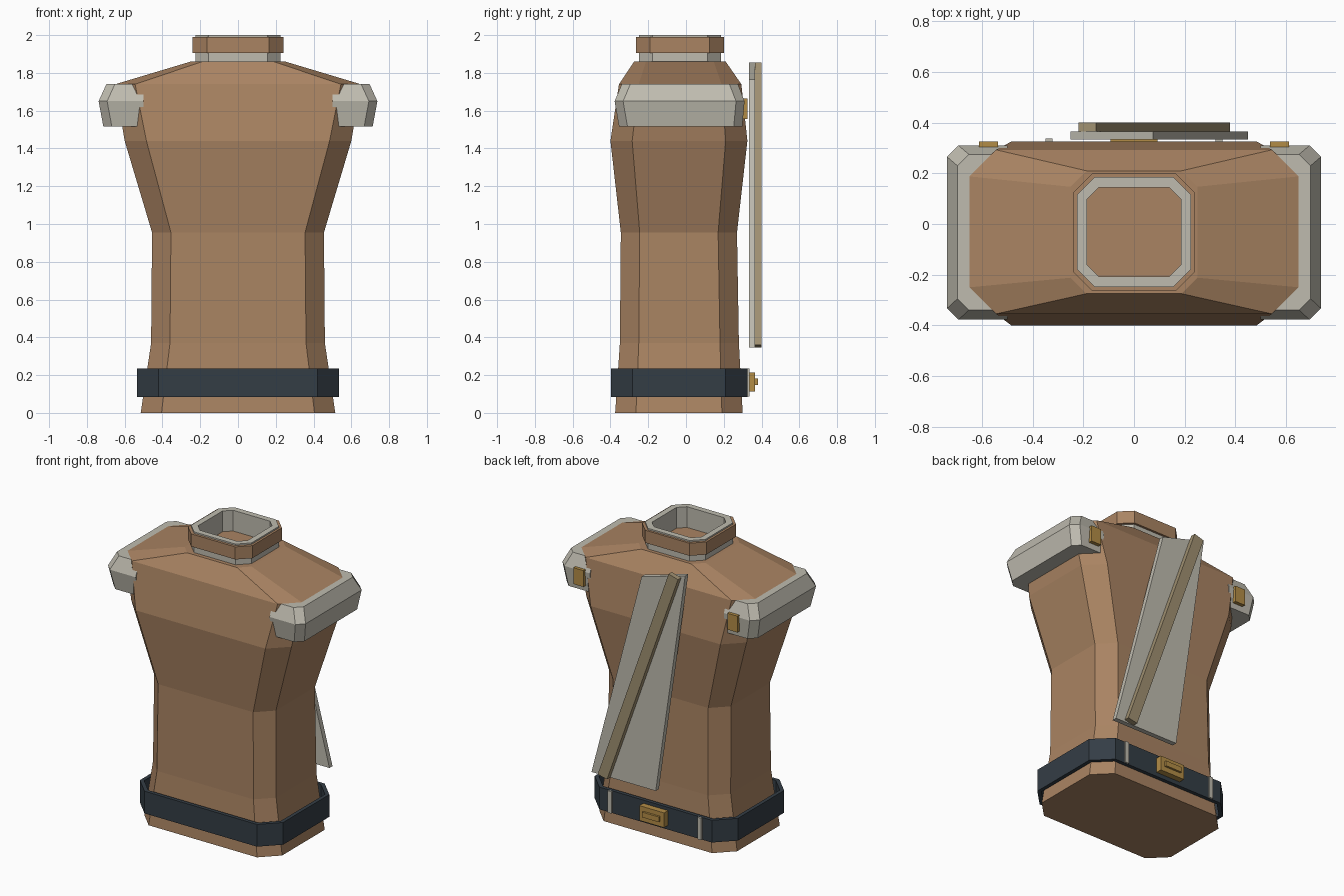
import bpy, bmesh

if "Cube" in bpy.data.objects:
    bpy.data.objects.remove(bpy.data.objects["Cube"])


def material(name, rgb):
    m = bpy.data.materials.new(name)
    m.diffuse_color = (*rgb, 1)
    m.use_nodes = True
    m.node_tree.nodes["Principled BSDF"].inputs["Base Color"].default_value = m.diffuse_color
    return m


LEATHER = material("brown leather", (0.40, 0.23, 0.123))
PLATE = material("pale grey", (0.52, 0.50, 0.43))
BELT = material("dark slate", (0.034, 0.047, 0.060))
BRASS = material("brass", (0.45, 0.265, 0.062))
KHAKI = material("khaki", (0.35, 0.28, 0.165))


def loft(name, rings, mat, closed=False):
    """Skin equal-length rings; cap the ends, or join last to first."""
    bm = bmesh.new()
    loops = [[bm.verts.new(p) for p in r] for r in rings]
    n = len(loops[0])
    pairs = list(zip(loops, loops[1:]))
    if closed:
        pairs.append((loops[-1], loops[0]))
    else:
        bm.faces.new(loops[0])
        bm.faces.new(loops[-1])
    for a, b in pairs:
        for i in range(n):
            j = (i + 1) % n
            bm.faces.new((a[i], a[j], b[j], b[i]))
    bmesh.ops.recalc_face_normals(bm, faces=bm.faces)
    me = bpy.data.meshes.new(name)
    bm.to_mesh(me)
    bm.free()
    me.materials.append(mat)
    ob = bpy.data.objects.new(name, me)
    bpy.context.collection.objects.link(ob)
    return ob


def octagon(z, hx, y0, y1, c):
    """Rectangle with cut corners at height z."""
    return [(-hx + c, y0, z), (hx - c, y0, z), (hx, y0 + c, z), (hx, y1 - c, z),
            (hx - c, y1, z), (-hx + c, y1, z), (-hx, y1 - c, z), (-hx, y0 + c, z)]


def band(name, z0, z1, hx, y0, y1, c, t, mat):
    """Octagonal ring with wall thickness t."""
    inner = (hx - t, y0 + t, y1 - t, c - 0.58 * t)
    return loft(name, [octagon(z0, hx, y0, y1, c), octagon(z1, hx, y0, y1, c),
                       octagon(z1, *inner), octagon(z0, *inner)], mat, closed=True)


def slab(name, outline, y0, y1, mat):
    """Flat plate from an (x, z) outline, thick along y."""
    return loft(name, [[(x, y, z) for x, z in outline] for y in (y0, y1)], mat)


def box(name, x, z, w, h, y0, y1, mat):
    a, b = w / 2, h / 2
    return slab(name, [(x - a, z - b), (x + a, z - b), (x + a, z + b), (x - a, z + b)],
                y0, y1, mat)


# Torso
loft("torso", [octagon(*s) for s in (
    (0.00, 0.515, -0.375, 0.300, 0.110),
    (0.37, 0.460, -0.350, 0.280, 0.100),
    (0.955, 0.455, -0.345, 0.270, 0.100),
    (1.44, 0.600, -0.400, 0.325, 0.115),
    (1.74, 0.650, -0.355, 0.293, 0.105),
    (1.86, 0.250, -0.275, 0.210, 0.063))], LEATHER)

# Collar: grey tube with a leather band around it
band("collar", 1.85, 2.0, 0.225, -0.248, 0.185, 0.070, 0.040, PLATE)
band("collar_band", 1.905, 1.99, 0.240, -0.265, 0.200, 0.075, 0.020, LEATHER)

# Belt with back buckle
band("belt", 0.085, 0.235, 0.535, -0.398, 0.325, 0.115, 0.025, BELT)
box("buckle", 0, 0.163, 0.185, 0.10, 0.32, 0.366, BRASS)
box("buckle_bar", 0, 0.165, 0.125, 0.035, 0.36, 0.380, BRASS)

for side, s in (("right", 1), ("left", -1)):
    # Shoulder pad: three sections, outer corners cut
    rings = []
    for z, x, y0, y1 in ((1.517, 0.713, -0.355, 0.298),
                         (1.65, 0.738, -0.378, 0.310),
                         (1.74, 0.697, -0.340, 0.275)):
        c = 0.045
        rings.append([(s * px, py, z) for px, py in (
            (0.50, y0), (x - c, y0), (x, y0 + c), (x, y1 - c), (x - c, y1), (0.50, y1))])
    loft(side + "_shoulder_pad", rings, PLATE)
    # Brass stud behind the pad, and belt clip
    box(side + "_stud", s * 0.575, 1.61, 0.075, 0.11, 0.285, 0.326, BRASS)
    box(side + "_belt_clip", s * 0.335, 0.16, 0.028, 0.148, 0.32, 0.337, PLATE)

# Slanted back panel and its raised spine
slab("back_panel", [(-0.03, 0.345), (0.45, 0.345), (0.075, 1.765), (-0.25, 1.855)],
     0.333, 0.366, PLATE)
slab("back_spine", [(0.31, 0.345), (0.38, 0.36), (-0.15, 1.855), (-0.22, 1.835)],
     0.366, 0.40, KHAKI)
